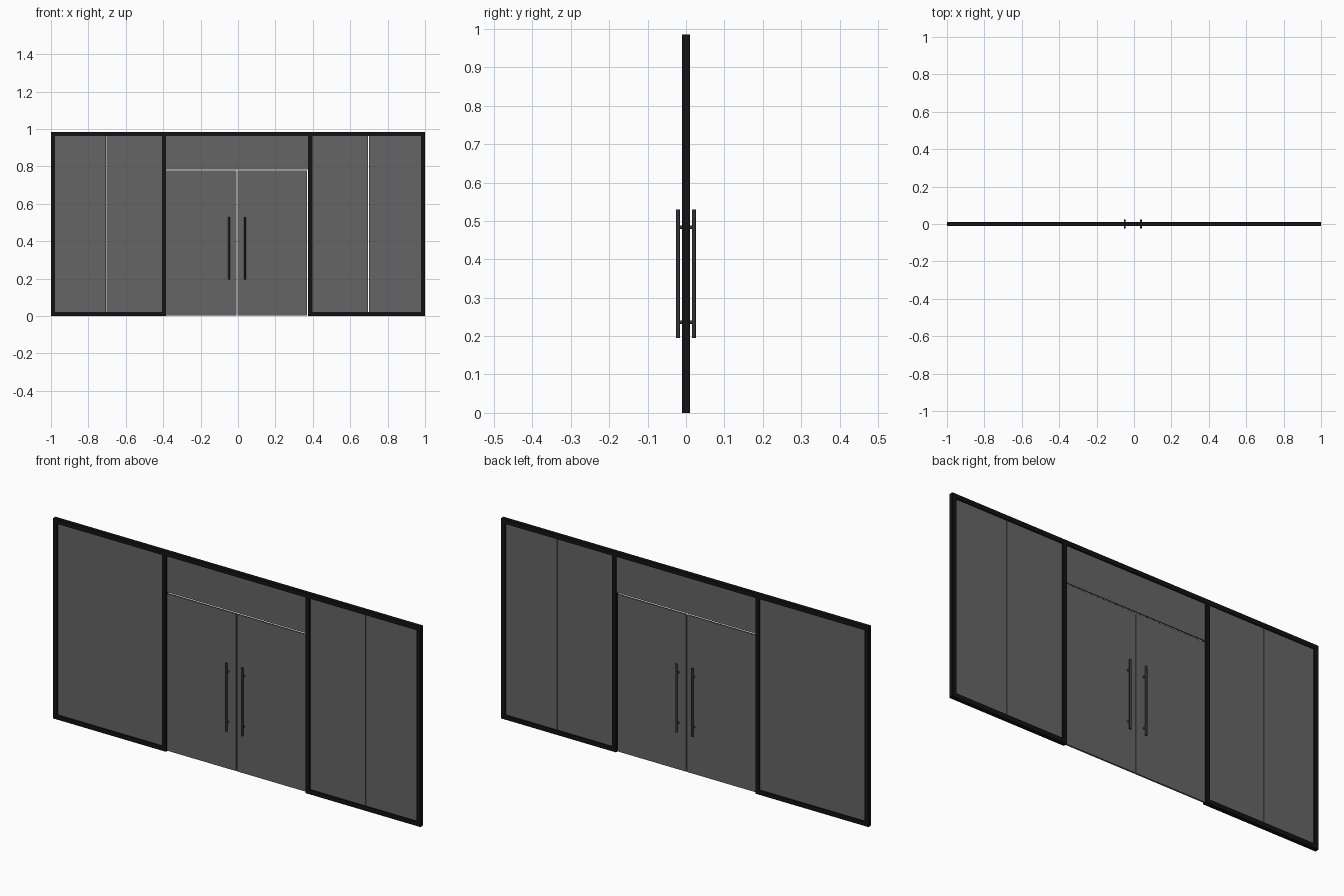
import bpy
from math import radians

if "Cube" in bpy.data.objects:
    bpy.data.objects.remove(bpy.data.objects["Cube"])


def material(name, rgb):
    m = bpy.data.materials.new(name)
    m.diffuse_color = (*rgb, 1)
    m.use_nodes = True
    m.node_tree.nodes["Principled BSDF"].inputs["Base Color"].default_value = m.diffuse_color
    return m


BLACK = material("black_metal", (0.006, 0.006, 0.007))
GLASS = material("tinted_glass", (0.13, 0.13, 0.13))
STEEL = material("dark_steel", (0.035, 0.035, 0.035))


def box(name, x0, x1, z0, z1, half_depth, mat):
    bpy.ops.mesh.primitive_cube_add(size=1, location=((x0 + x1) / 2, 0, (z0 + z1) / 2))
    o = bpy.context.object
    o.name = name
    o.scale = (x1 - x0, 2 * half_depth, z1 - z0)
    bpy.ops.object.transform_apply(location=False, rotation=False, scale=True)
    o.data.materials.append(mat)


def rod(name, loc, radius, length, rot=(0, 0, 0)):
    bpy.ops.mesh.primitive_cylinder_add(vertices=24, radius=radius, depth=length,
                                        location=loc, rotation=rot)
    o = bpy.context.object
    o.name = name
    o.data.materials.append(STEEL)
    bpy.ops.object.shade_smooth_by_angle(angle=radians(40))


H, T, D = 0.985, 0.022, 0.0098      # frame height, bar width, half depth
ML, MR = -0.407, 0.375              # left edges of the two mullions
MID = -0.006                        # line where the doors meet

# Frame bars
box("top_rail", -1, 1, H - T, H, D, BLACK)
for name, x in (("left_jamb", -1), ("left_mullion", ML),
                ("right_mullion", MR), ("right_jamb", 1 - T)):
    box(name, x, x + T, 0, H - T, D, BLACK)
box("left_sill", -1 + T, ML, 0, T, D, BLACK)
box("right_sill", MR + T, 1 - T, 0, T, D, BLACK)

# Fixed side panes, two on each side
G = 0.004
for name, x0, x1 in (("left_outer_pane", -1 + T, -0.706), ("left_inner_pane", -0.704, ML),
                     ("right_inner_pane", MR + T, 0.696), ("right_outer_pane", 0.700, 1 - T)):
    box(name, x0, x1, T, H - T, G, GLASS)

# Transom pane above the two glass doors
box("transom_pane", ML + T, MR, 0.784, H - T, G, GLASS)
box("left_door", ML + T + 0.001, MID - 0.002, 0.004, 0.777, G, GLASS)
box("right_door", MID + 0.002, MR - 0.005, 0.004, 0.777, G, GLASS)

# Pull bars on both faces, joined by standoffs through the glass
for side, s in (("left", -1), ("right", 1)):
    x = MID + s * 0.043
    for face, y in (("front", -0.0205), ("back", 0.0205)):
        rod(f"{side}_{face}_pull_bar", (x, y, 0.3625), 0.005, 0.335)
    for level, z in (("lower", 0.236), ("upper", 0.484)):
        rod(f"{side}_{level}_standoff", (x, 0, z), 0.0045, 0.041, (radians(90), 0, 0))
